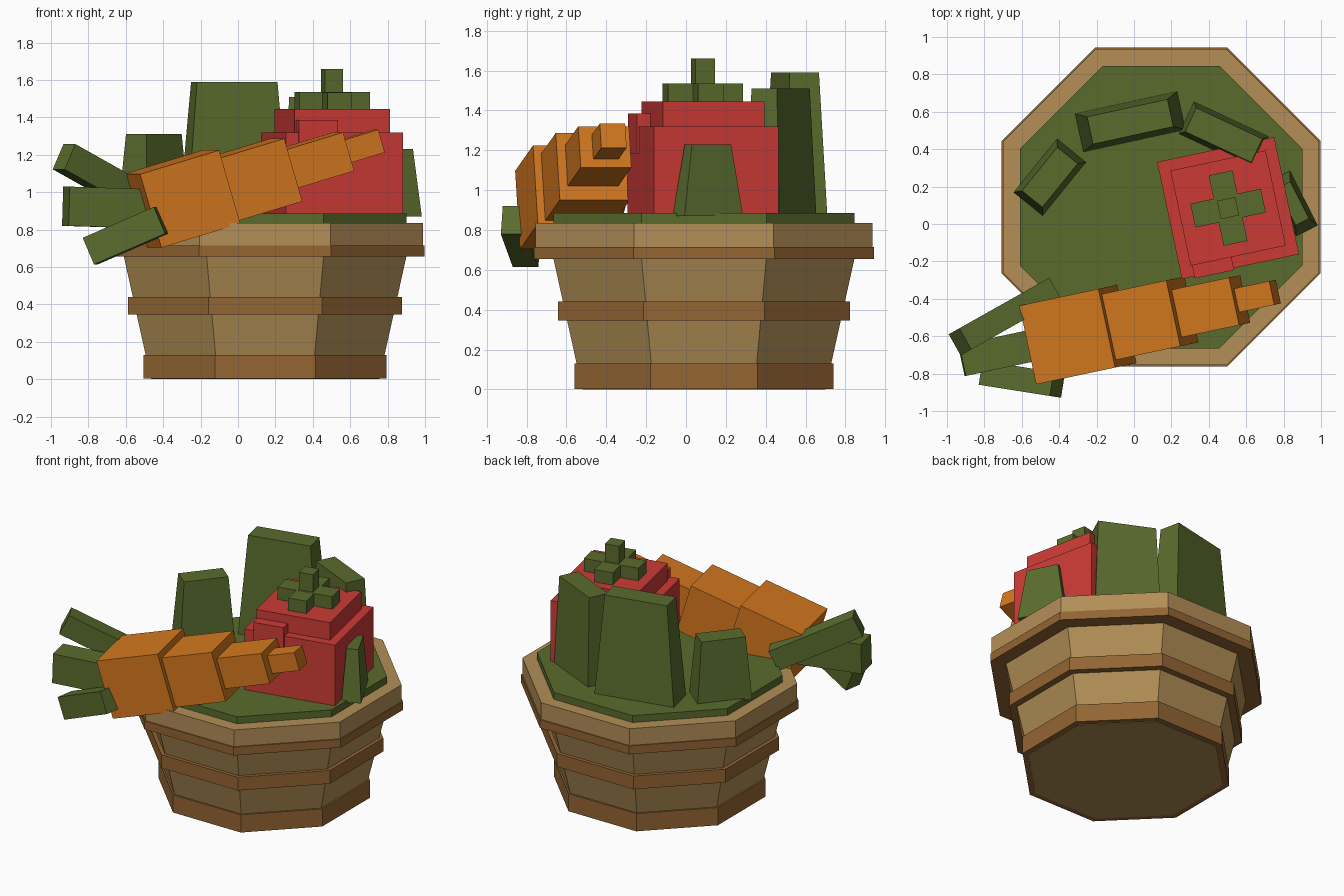
import bpy, bmesh
from math import radians, cos, sin, pi
from mathutils import Matrix, Vector

cube = bpy.data.objects.get("Cube")
if cube:
    bpy.data.objects.remove(cube, do_unlink=True)


def material(name, r, g, b):
    m = bpy.data.materials.new(name)
    m.use_nodes = True
    col = [(c / 255) ** 2.2 for c in (r, g, b)] + [1]
    m.diffuse_color = col
    m.node_tree.nodes["Principled BSDF"].inputs["Base Color"].default_value = col
    return m


plank = material("plank_wood", 172, 139, 84)
rim_wood = material("rim_wood", 178, 141, 88)
band_wood = material("band_wood", 146, 101, 54)
green = material("leaf_green", 90, 107, 49)
orange = material("carrot_orange", 210, 119, 36)
red = material("tomato_red", 202, 61, 56)


def finish(name, bm, mat, matrix):
    bmesh.ops.recalc_face_normals(bm, faces=bm.faces)
    mesh = bpy.data.meshes.new(name)
    bm.to_mesh(mesh)
    bm.free()
    mesh.materials.append(mat)
    ob = bpy.data.objects.new(name, mesh)
    ob.matrix_world = matrix
    bpy.context.collection.objects.link(ob)
    return ob


def octagon(name, z0, z1, a0, a1, mat):
    """Eight-sided tapered slab, sized by its flat-to-centre distances."""
    bm = bmesh.new()
    k = 1 / cos(pi / 8)
    bmesh.ops.create_cone(bm, cap_ends=True, segments=8, radius1=a0 * k,
                          radius2=a1 * k, depth=z1 - z0)
    turn = Matrix.Rotation(pi / 8, 4, 'Z')
    return finish(name, bm, mat, Matrix.Translation((0.145, 0.09, (z0 + z1) / 2)) @ turn)


def block(name, x, y, z0, z1, size, angle, mat, top=None):
    """Upright box turned about z, with an optional smaller top."""
    bm = bmesh.new()
    bmesh.ops.create_cube(bm, size=1)
    for v in bm.verts:
        sx, sy = (top or size) if v.co.z > 0 else size
        v.co = Vector((v.co.x * sx, v.co.y * sy, v.co.z * (z1 - z0)))
    turn = Matrix.Rotation(radians(angle), 4, 'Z')
    return finish(name, bm, mat, Matrix.Translation((x, y, (z0 + z1) / 2)) @ turn)


def bar(name, a, b, width, height, mat):
    """Box running from a to b."""
    a, b = Vector(a), Vector(b)
    fwd = (b - a).normalized()
    side = Vector((0, 0, 1)).cross(fwd).normalized()
    up = fwd.cross(side)
    frame = Matrix((fwd, side, up)).transposed().to_4x4()
    bm = bmesh.new()
    bmesh.ops.create_cube(bm, size=1)
    bmesh.ops.scale(bm, vec=((b - a).length, width, height), verts=bm.verts)
    return finish(name, bm, mat, Matrix.Translation((a + b) / 2) @ frame)


# Bucket
octagon("bucket_wall", 0, 0.70, 0.61, 0.765, plank)
octagon("bottom_band", 0.003, 0.13, 0.65, 0.65, band_wood)
octagon("middle_band", 0.345, 0.44, 0.733, 0.733, band_wood)
octagon("top_band", 0.655, 0.715, 0.853, 0.853, band_wood)
octagon("bucket_rim", 0.715, 0.835, 0.845, 0.845, rim_wood)
octagon("leafy_fill", 0.80, 0.885, 0.755, 0.755, green)

# Upright leaves
block("back_leaf", -0.02, 0.547, 0.87, 1.59, (0.56, 0.21), 12.3, green, (0.44, 0.15))
block("back_left_leaf", 0.48, 0.475, 0.87, 1.51, (0.44, 0.19), -25, green, (0.39, 0.14))
block("right_leaf", -0.45, 0.25, 0.87, 1.31, (0.37, 0.20), 51, green, (0.30, 0.14))
block("left_leaf", 0.85, 0.11, 0.87, 1.23, (0.33, 0.13), -63, green, (0.22, 0.08))

# Tomato
TX, TY, TURN = 0.503, 0.085, 12
block("tomato_body", TX, TY, 0.87, 1.32, (0.64, 0.64), TURN, red)
block("tomato_top", TX, TY, 1.31, 1.445, (0.52, 0.52), TURN, red)
block("tomato_lump", 0.42, -0.22, 1.18, 1.385, (0.215, 0.10), TURN, red)
block("stem_cross_x", TX, TY, 1.44, 1.535, (0.385, 0.13), TURN, green)
block("stem_cross_y", TX, TY, 1.44, 1.534, (0.13, 0.385), TURN, green)
block("stem_post", TX, TY, 1.52, 1.66, (0.10, 0.10), TURN, green)

# Carrot: boxes shrinking along one rising axis
yaw, pitch = radians(12), radians(16.5)
axis = Vector((cos(yaw) * cos(pitch), sin(yaw) * cos(pitch), sin(pitch)))
for i, (x, y, z, length, width, height) in enumerate((
        (-0.30, -0.59, 0.964, 0.45, 0.43, 0.41),
        (0.08, -0.505, 1.065, 0.38, 0.36, 0.35),
        (0.41, -0.44, 1.17, 0.33, 0.26, 0.215),
        (0.66, -0.385, 1.245, 0.20, 0.13, 0.127))):
    c = Vector((x, y, z))
    bar(f"carrot_segment_{i + 1}", c - axis * length / 2, c + axis * length / 2,
        width, height, orange)

# Carrot greens
bar("carrot_leaf_back", (-0.45, -0.36, 0.92), (-0.93, -0.63, 1.19), 0.13, 0.15, green)
bar("carrot_leaf_middle", (-0.45, -0.63, 0.91), (-0.92, -0.73, 0.925), 0.17, 0.21, green)
bar("carrot_leaf_front", (-0.41, -0.86, 0.85), (-0.79, -0.80, 0.685), 0.13, 0.155, green)
